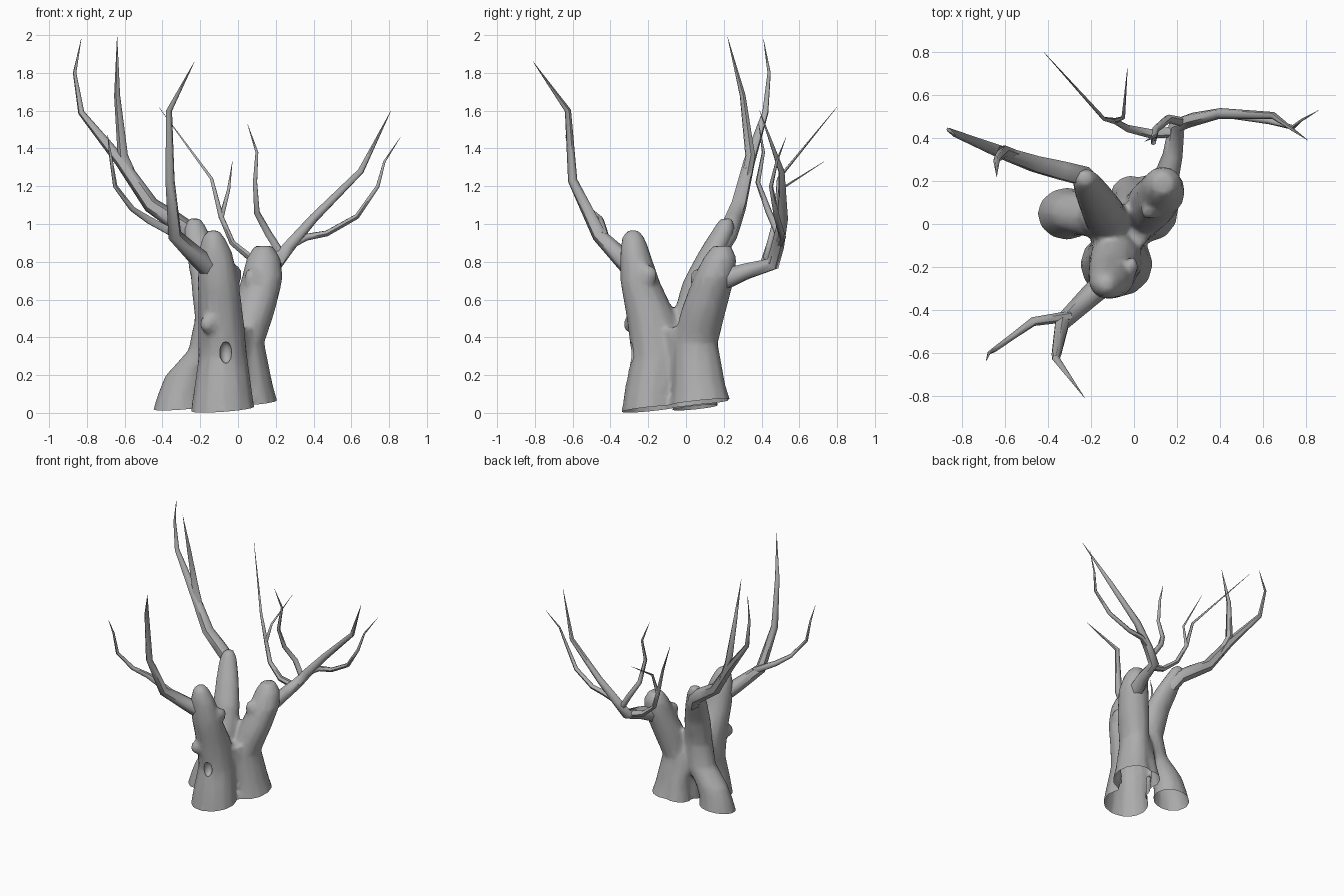
import bpy, bmesh, math
from mathutils import Matrix

cube = bpy.data.objects.get("Cube")
if cube:
    bpy.data.objects.remove(cube)

bark = bpy.data.materials.new("grey_bark")
bark.use_nodes = True
grey = (0.42, 0.42, 0.42, 1)
bark.diffuse_color = grey
bark.node_tree.nodes["Principled BSDF"].inputs["Base Color"].default_value = grey


def add_object(name, data):
    ob = bpy.data.objects.new(name, data)
    bpy.context.collection.objects.link(ob)
    return ob


def bake(ob):
    """Replace an object's data by its evaluated mesh."""
    dg = bpy.context.evaluated_depsgraph_get()
    mesh = bpy.data.meshes.new_from_object(ob.evaluated_get(dg))
    name = ob.name
    bpy.data.objects.remove(ob)
    return add_object(name, mesh)


def mesh_object(name, bm):
    mesh = bpy.data.meshes.new(name)
    bm.to_mesh(mesh)
    bm.free()
    return add_object(name, mesh)


def finish(ob, angle):
    ob.data.materials.clear()
    ob.data.materials.append(bark)
    bpy.ops.object.select_all(action='DESELECT')
    ob.select_set(True)
    bpy.context.view_layer.objects.active = ob
    bpy.ops.object.shade_smooth_by_angle(angle=math.radians(angle))


def loft(bm, *rings, sides=12):
    """Closed stem through horizontal ellipses (x, y, z, rx, ry)."""
    loops = []
    for x, y, z, rx, ry in rings:
        loops.append([bm.verts.new((x + rx * math.cos(a), y + ry * math.sin(a), z))
                      for a in (math.tau * i / sides for i in range(sides))])
    for lo, hi in zip(loops, loops[1:]):
        for i in range(sides):
            j = (i + 1) % sides
            bm.faces.new((lo[i], lo[j], hi[j], hi[i]))
    bm.faces.new(loops[0][::-1])
    bm.faces.new(loops[-1])


def ball(bm, centre, size):
    m = Matrix.Translation(centre) @ Matrix.Diagonal((*size, 1))
    bmesh.ops.create_icosphere(bm, subdivisions=2, radius=1, matrix=m)


# Trunk: three leaning stems, a shared core and a root, fused together
bm = bmesh.new()
# front stem
loft(bm, (-.08, -.19, -.05, .18, .16), (-.08, -.18, .12, .155, .145), (-.08, -.15, .3, .13, .14),
     (-.09, -.18, .5, .12, .135), (-.105, -.245, .7, .11, .105), (-.12, -.27, .85, .09, .08),
     (-.13, -.28, .93, .06, .06), (-.13, -.28, .967, .03, .03))
# right-hand rear stem
loft(bm, (.09, .09, -.05, .15, .18), (.07, .07, .15, .115, .14), (.04, .05, .37, .1, .12),
     (.085, .095, .55, .115, .12), (.13, .15, .72, .11, .11), (.135, .18, .82, .09, .09),
     (.135, .19, .885, .05, .05))
# left-hand rear stem
loft(bm, (-.32, .05, -.05, .15, .135), (-.3, .05, .1, .125, .11), (-.26, .05, .2, .125, .1),
     (-.15, .03, .33, .115, .1), (-.125, .02, .5, .105, .095), (-.15, .07, .7, .1, .085),
     (-.19, .14, .85, .085, .075), (-.225, .2, .97, .065, .06), (-.23, .215, 1.03, .035, .035))
# core and back root
loft(bm, (-.05, -.02, -.05, .08, .1), (-.04, -.02, .45, .12, .12))
loft(bm, (-.02, .14, -.05, .11, .115), (-.01, .11, .15, .085, .095), (-.02, .05, .42, .08, .08))
# burls
ball(bm, (-.16, -.29, .47), (.045, .045, .05))
ball(bm, (-.01, -.2, .73), (.03, .05, .06))
ball(bm, (.07, .06, .71), (.04, .04, .06))
trunk = mesh_object("trunk", bm)

# Hollow in the front stem
bm = bmesh.new()
ball(bm, (-.065, -.285, .32), (.033, .04, .06))
cutter = mesh_object("hollow_cutter", bm)
cutter.hide_render = True

mod = trunk.modifiers.new("fuse", 'REMESH')
mod.mode, mod.voxel_size = 'VOXEL', 0.016
mod = trunk.modifiers.new("soften", 'SMOOTH')
mod.iterations, mod.factor = 6, 0.5
mod = trunk.modifiers.new("reduce", 'DECIMATE')
mod.ratio = 0.15
mod = trunk.modifiers.new("hollow", 'BOOLEAN')
mod.operation, mod.object = 'DIFFERENCE', cutter
trunk = bake(trunk)
bpy.data.objects.remove(cutter)

# Open, slightly tilted underside
bm = bmesh.new()
bm.from_mesh(trunk.data)
bmesh.ops.bisect_plane(bm, geom=bm.verts[:] + bm.edges[:] + bm.faces[:],
                       plane_co=(0, 0, .045), plane_no=(-.07, -.1, 1), clear_inner=True)
bm.to_mesh(trunk.data)
bm.free()
finish(trunk, 50)


# Branches: tapering six-sided limbs, each point is (x, y, z, radius)
def limb(name, *points):
    cu = bpy.data.curves.new(name, 'CURVE')
    cu.dimensions = '3D'
    cu.bevel_depth, cu.bevel_resolution = .85, 1
    sp = cu.splines.new('POLY')
    sp.points.add(len(points) - 1)
    for p, (x, y, z, r) in zip(sp.points, points):
        p.co, p.radius = (x, y, z, 1), r
    finish(bake(add_object(name, cu)), 60)


limb("front_branch", (-.11, -.25, .73, .07), (-.21, -.34, .82, .06), (-.335, -.46, .94, .045),
     (-.36, -.6, 1.23, .03), (-.365, -.625, 1.6, .02), (-.23, -.81, 1.86, .001))
limb("front_side_branch", (-.3, -.43, .93, .03), (-.47, -.455, 1.02, .025), (-.56, -.52, 1.08, .018),
     (-.65, -.585, 1.2, .014), (-.675, -.6, 1.36, .009), (-.69, -.64, 1.47, .001))
limb("left_rear_branch", (-.19, .17, .86, .06), (-.24, .225, .95, .06), (-.34, .25, 1.02, .057),
     (-.46, .28, 1.1, .05), (-.62, .335, 1.33, .037), (-.83, .42, 1.59, .02),
     (-.865, .44, 1.8, .011), (-.83, .41, 1.98, .001))
limb("left_rear_shoot", (-.54, .31, 1.2, .035), (-.61, .34, 1.36, .033),
     (-.64, .3, 1.68, .019), (-.64, .22, 1.99, .001))
limb("right_rear_branch", (.14, .18, .7, .075), (.18, .32, .75, .055), (.2, .46, .79, .046),
     (.27, .485, .88, .04), (.4, .515, 1.03, .03), (.65, .505, 1.28, .02), (.81, .39, 1.6, .001))
limb("right_rear_side_branch", (.28, .49, .89, .027), (.36, .51, .93, .024), (.47, .505, .95, .02),
     (.63, .48, 1.04, .018), (.74, .45, 1.2, .013), (.775, .48, 1.33, .008), (.86, .53, 1.46, .001))
limb("back_upright_branch", (.23, .475, .84, .025), (.16, .49, .95, .024), (.1, .44, 1.06, .02),
     (.09, .38, 1.22, .015), (.1, .41, 1.38, .01), (.05, .385, 1.53, .001))
limb("back_inner_branch", (.19, .43, .78, .03), (.08, .42, .81, .026), (-.03, .445, .9, .02),
     (-.09, .48, 1.04, .017), (-.14, .49, 1.24, .011), (-.42, .8, 1.62, .001))
limb("back_inner_shoot", (-.09, .48, 1.03, .016), (-.05, .495, 1.18, .01), (-.03, .73, 1.33, .001))
